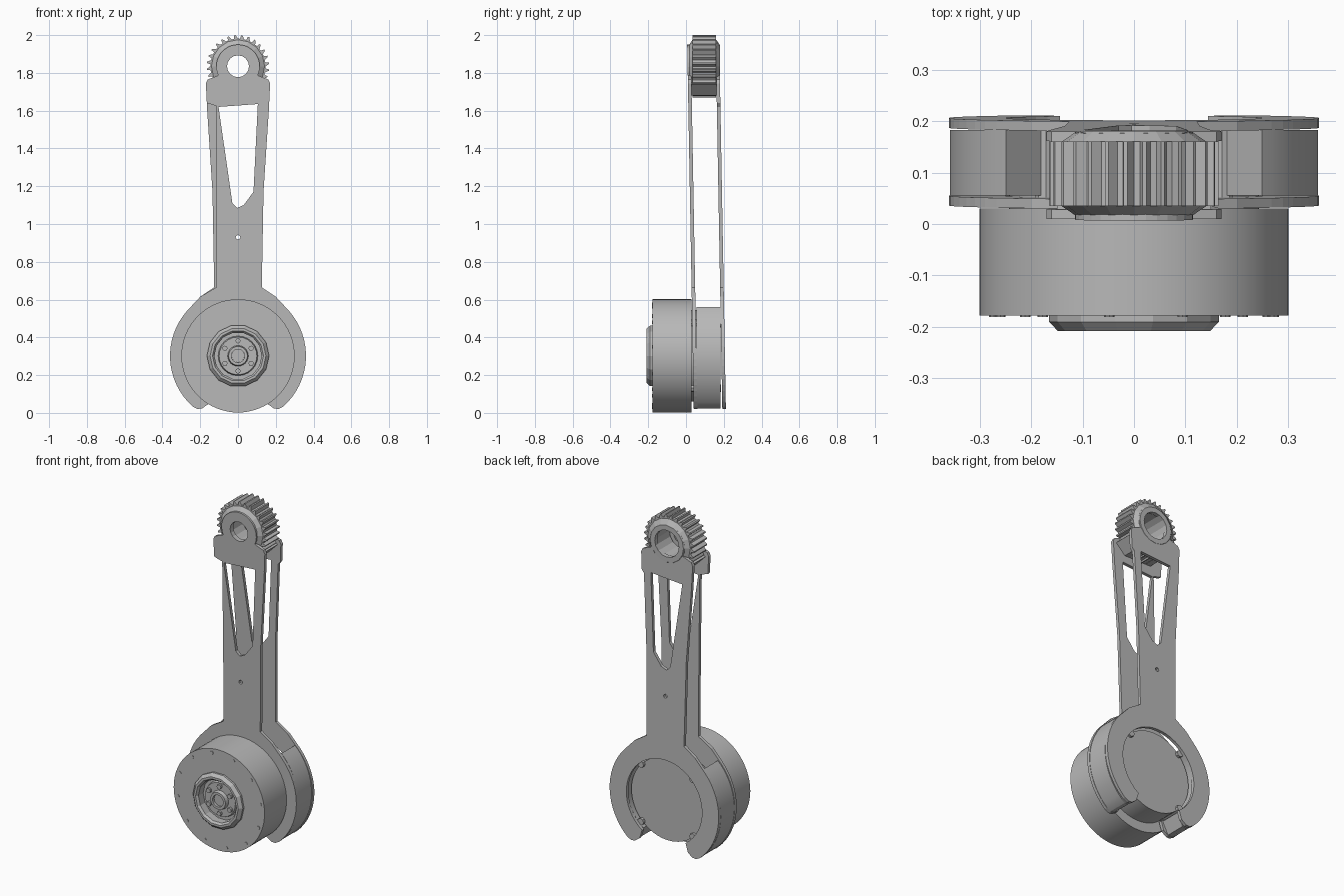
import bpy, bmesh
from math import sin, cos, pi, radians
from mathutils import Matrix

cube = bpy.data.objects.get("Cube")
if cube:
    bpy.data.objects.remove(cube, do_unlink=True)

DRUM_Z = 0.302   # lower joint axis
GEAR_Z = 1.835   # upper joint axis

metal = bpy.data.materials.new("grey metal")
metal.use_nodes = True
GREY = (0.48, 0.48, 0.48, 1)
metal.diffuse_color = GREY
metal.node_tree.nodes["Principled BSDF"].inputs["Base Color"].default_value = GREY


def add_object(name, mesh, smooth=False):
    obj = bpy.data.objects.new(name, mesh)
    bpy.context.collection.objects.link(obj)
    mesh.materials.clear()
    mesh.materials.append(metal)
    if smooth:
        bpy.ops.object.select_all(action='DESELECT')
        obj.select_set(True)
        bpy.context.view_layer.objects.active = obj
        bpy.ops.object.shade_smooth_by_angle(angle=radians(30))
    return obj


def arc(r, cz, start, end, n):
    """Points on an arc in the xz plane, angles in degrees."""
    angles = [radians(start + (end - start) * i / n) for i in range(n + 1)]
    return [(r * cos(a), cz + r * sin(a)) for a in angles]


def circle(r, cz, n=24, cx=0):
    return [(x + cx, z) for x, z in arc(r, cz, 0, 360, n)[:-1]]


def prism(name, loops, y0, y1, lean=0.0, smooth=False):
    """Extrude a filled outline with holes from y0 to y1."""
    curve = bpy.data.curves.new(name, 'CURVE')
    curve.dimensions = '2D'
    curve.fill_mode = 'BOTH'
    curve.extrude = (y1 - y0) / 2
    for loop in loops:
        spline = curve.splines.new('POLY')
        spline.points.add(len(loop) - 1)
        for p, (x, z) in zip(spline.points, loop):
            p.co = (x, z, 0, 1)
        spline.use_cyclic_u = True
    temp = bpy.data.objects.new(name + "_curve", curve)
    bpy.context.collection.objects.link(temp)
    graph = bpy.context.evaluated_depsgraph_get()
    mesh = bpy.data.meshes.new_from_object(temp.evaluated_get(graph))
    bpy.data.objects.remove(temp, do_unlink=True)
    bm = bmesh.new()
    bm.from_mesh(mesh)
    bmesh.ops.remove_doubles(bm, verts=bm.verts, dist=0.0002)
    bmesh.ops.transform(bm, matrix=Matrix.Rotation(pi / 2, 4, 'X'), verts=bm.verts)
    for v in bm.verts:
        v.co.y += (y0 + y1) / 2 + lean * (v.co.z - DRUM_Z)
    bmesh.ops.recalc_face_normals(bm, faces=bm.faces)
    for f in bm.faces:
        f.smooth = False
    bm.to_mesh(mesh)
    bm.free()
    return add_object(name, mesh, smooth)


def lathe(name, profile, cz, n=64, smooth=True):
    """Spin an (r, y) profile around the y axis at height cz."""
    bm = bmesh.new()
    verts = [bm.verts.new((r, y, 0)) for r, y in profile]
    edges = [bm.edges.new(pair) for pair in zip(verts, verts[1:])]
    bmesh.ops.spin(bm, geom=verts + edges, axis=(0, 1, 0), cent=(0, 0, 0),
                   angle=2 * pi, steps=n, use_merge=True)
    bmesh.ops.remove_doubles(bm, verts=bm.verts, dist=0.0002)
    bmesh.ops.translate(bm, verts=bm.verts, vec=(0, 0, cz))
    bmesh.ops.recalc_face_normals(bm, faces=bm.faces)
    mesh = bpy.data.meshes.new(name)
    bm.to_mesh(mesh)
    bm.free()
    return add_object(name, mesh, smooth)


def bolt_ring(name, count, ring_r, bolt_r, y0, y1, offset=0):
    """Small cylinders spaced around the lower joint axis."""
    for i in range(count):
        a = radians(offset) + 2 * pi * i / count
        x, z = ring_r * cos(a), DRUM_Z + ring_r * sin(a)
        prism(f"{name}_{i + 1}", [circle(bolt_r, z, 8, x)], y0, y1)


# Motor drum with a recessed front hub
lathe("motor_drum", [(0, -0.15), (0.125, -0.15), (0.125, -0.178), (0.3, -0.178),
                     (0.3, 0.03), (0, 0.03)], DRUM_Z)
lathe("hub_ring", [(0.125, -0.15), (0.125, -0.195), (0.135, -0.208), (0.148, -0.208),
                   (0.165, -0.19), (0.165, -0.175)], DRUM_Z, 14, False)
lathe("output_flange", [(0.035, -0.15), (0.035, -0.19), (0.05, -0.19), (0.055, -0.168),
                        (0.1, -0.168), (0.105, -0.15)], DRUM_Z, 24, False)
lathe("output_shaft", [(0, -0.175), (0.035, -0.175), (0.035, -0.15)], DRUM_Z, 16, False)
bolt_ring("flange_bolt", 6, 0.08, 0.014, -0.182, -0.16, 30)
bolt_ring("drum_bolt", 12, 0.276, 0.01, -0.181, -0.17, 10)

# Rear motor cap and its screws
lathe("motor_cap", [(0, 0.168), (0.243, 0.168), (0.243, 0.02)], DRUM_Z)
bolt_ring("cap_screw", 4, 0.242, 0.02, 0.03, 0.185, 45)


def fork_half(strut):
    """Right half of a fork plate, from the eye down around the claw."""
    half = arc(0.115, GEAR_Z, 90, -25, 10)
    half += [(0.16, 1.765), (0.17, 1.745), (0.165, 1.64)] + strut + [(0.2, 0.615)]
    half += arc(0.36, DRUM_Z, 42, -48, 16)
    half += [(0.215, 0.021), (0.19, 0.023), (0.16, 0.045)]
    return half + arc(0.25, DRUM_Z, -55, 90, 20)


# Fork plates: eye at the top, slim arm, open claw at the bottom
wide = [(0.165, 1.63), (0.135, 1.17), (0.126, 0.665)]
slim = [(0.15, 1.62), (0.128, 1.17), (0.122, 0.665)]
thin = [(0.113, 1.625), (0.113, 1.17), (0.115, 0.665)]
window = [(-0.103, 1.62), (0.105, 1.635), (0.082, 1.17), (0.03, 1.1), (-0.005, 1.085), (-0.03, 1.11)]
for name, right, left, eye, y in (("front", wide, thin, 0.058, 0.036),
                                  ("rear", slim, wide, 0.08, 0.187)):
    mirrored = [(-x, z) for x, z in reversed(fork_half(left)[1:-1])]
    loops = [fork_half(right) + mirrored, window, circle(eye, GEAR_Z, 16), circle(0.012, 0.93, 8)]
    prism(name + "_fork_plate", loops, y, y + 0.019, -0.018)

# Curved spacers between the claws
for side, name in ((1, "left"), (-1, "right")):
    pad = arc(0.358, DRUM_Z, 46, -48, 20) + [(0.215, 0.023), (0.19, 0.025)]
    pad += arc(0.255, DRUM_Z, -53, 46, 20)
    prism(name + "_claw_spacer", [[(side * x, z) for x, z in pad]], 0.055, 0.183, smooth=True)

# Toothed pulley with slanted teeth and tapered flanges
TEETH = 28
rim = []
for i in range(TEETH):
    for step, r in ((0, 0.146), (0.35, 0.165), (0.55, 0.165), (0.65, 0.146)):
        a = 2 * pi * (i + step) / TEETH
        rim.append((r * cos(a), GEAR_Z + r * sin(a)))
prism("toothed_pulley", [rim, circle(0.085, GEAR_Z, 16)], 0.035, 0.16)
for name, bore, inner, outer in (("front", 0.058, 0.038, 0.014), ("rear", 0.08, 0.157, 0.181)):
    lathe(name + "_pulley_flange", [(bore, inner), (bore, outer), (0.11, outer), (0.145, inner)],
          GEAR_Z, 16, False)

# Cross block bracing the plates below the pulley
prism("pulley_block", [[(-0.15, 1.74), (-0.09, 1.68), (0.09, 1.68), (0.15, 1.74),
                        (0.1, 1.75), (-0.1, 1.75)]], 0.015, 0.175)
